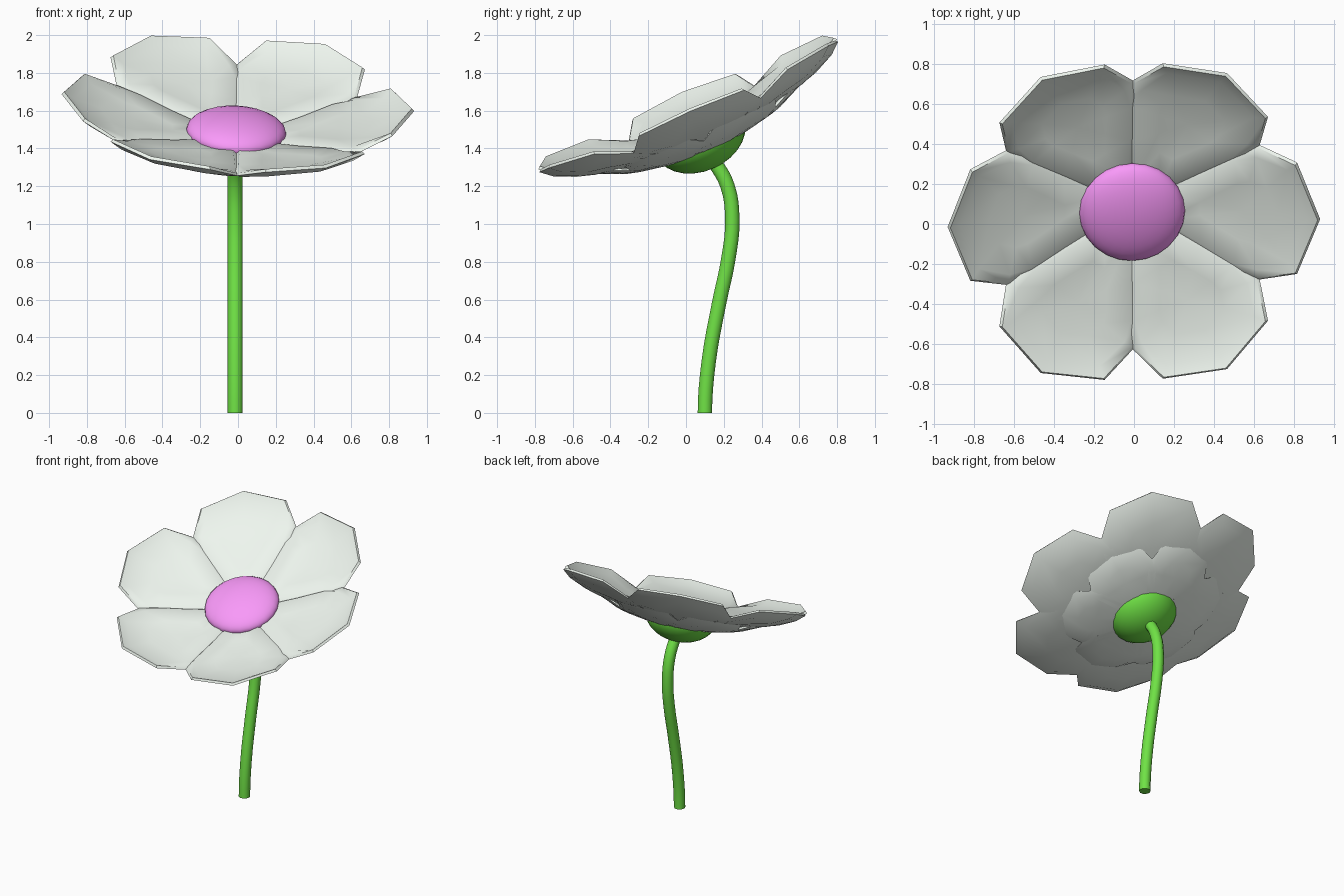
import bpy, bmesh
from math import radians, pi
from mathutils import Matrix, Vector

if "Cube" in bpy.data.objects:
    bpy.data.objects.remove(bpy.data.objects["Cube"])

# The flower head leans forward and rolls a little to the right
HEAD = (Matrix.Translation((0, 0, 1.654)) @ Matrix.Rotation(radians(23.6), 4, 'X')
        @ Matrix.Rotation(radians(3), 4, 'Y'))


def material(name, color):
    m = bpy.data.materials.new(name)
    m.diffuse_color = color
    m.use_nodes = True
    m.node_tree.nodes["Principled BSDF"].inputs["Base Color"].default_value = m.diffuse_color
    return m


green = material("green", (0.16, 0.76, 0.06, 1))
pink = material("pink", (0.95, 0.32, 0.95, 1))
white = material("white", (0.86, 0.92, 0.86, 1))


def smooth(obj, angle=40):
    bpy.ops.object.select_all(action='DESELECT')
    obj.select_set(True)
    bpy.context.view_layer.objects.active = obj
    bpy.ops.object.shade_smooth_by_angle(angle=radians(angle))


# Petal: angular outline, raised lip at the tip, sides that dip into the neighbours
half = [(0.08, 0.08), (0.30, 0.22), (0.50, 0.34), (0.63, 0.37), (0.82, 0.305)]
outline = half + [(0.935, 0)] + [(x, -y) for x, y in reversed(half)]
rim_curve = [(0, -0.20), (0.08, -0.195), (0.30, -0.165), (0.50, -0.12),
             (0.635, -0.09), (0.82, -0.03), (0.935, -0.012)]


def rim_height(x):
    for (x0, z0), (x1, z1) in zip(rim_curve, rim_curve[1:]):
        if x <= x1:
            return z0 + (z1 - z0) * (x - x0) / (x1 - x0)
    return rim_curve[-1][1]


def petal_mesh():
    bm = bmesh.new()
    mid = 0.55
    n = len(outline)

    # Height offset blends from "inner" near the hub to "outer" at the tip
    def ring(s, inner, outer):
        verts = []
        for x0, y0 in outline:
            x, y = mid + s * (x0 - mid), s * y0
            t = min(1, max(0, (x0 - 0.5) / 0.3))
            verts.append(bm.verts.new((x, y, rim_height(x) + inner + (outer - inner) * t)))
        return verts

    def skin(loops, peak):
        for a, b in zip(loops, loops[1:]):
            for i in range(n):
                j = (i + 1) % n
                bm.faces.new((a[i], a[j], b[j], b[i]))
        centre = bm.verts.new((mid, 0, rim_height(mid) - peak))
        for i in range(n):
            bm.faces.new((loops[-1][i], loops[-1][(i + 1) % n], centre))

    rim = ring(1, -0.045, 0)
    skin([rim, ring(0.965, -0.035, 0.016), ring(0.83, 0, -0.012), ring(0.45, -0.015, -0.022)], 0.022)
    skin([rim, ring(0.85, -0.05, -0.035), ring(0.45, -0.06, -0.06)], 0.06)
    bmesh.ops.recalc_face_normals(bm, faces=bm.faces)
    me = bpy.data.meshes.new("petal")
    bm.to_mesh(me)
    bm.free()
    me.materials.append(white)
    return me


mesh = petal_mesh()


# Large outer petals, and a ring of small petals tucked beneath the gaps
def petal_ring(name, scale, start, drop):
    for i in range(6):
        o = bpy.data.objects.new(f"{name}_{i + 1}", mesh.copy())
        bpy.context.collection.objects.link(o)
        o.matrix_world = (HEAD @ Matrix.Translation((0, 0, drop))
                          @ Matrix.Rotation(start + i * pi / 3, 4, 'Z')
                          @ Matrix.Scale(scale, 4))
        smooth(o, 50)


petal_ring("petal", 1.0, 0, 0)
petal_ring("under_petal", 0.66, pi / 6, -0.135)


# Domed centre and half-round cup under the petals
def dome(name, depth, radius, height, mat, flatten_top=1.0):
    bpy.ops.mesh.primitive_uv_sphere_add(segments=24, ring_count=14)
    o = bpy.context.object
    o.name = name
    for v in o.data.vertices:
        if v.co.z > 0:
            v.co.z *= flatten_top
    o.matrix_world = (HEAD @ Matrix.Translation((0, -0.01, depth))
                      @ Matrix.Diagonal((radius, radius, height, 1)))
    o.data.materials.append(mat)
    smooth(o, 60)


dome("flower_centre", -0.175, 0.265, 0.095, pink)
dome("flower_cup", -0.21, 0.25, 0.178, green, 0.1)

# Curved stem
path = [(0.10, 0), (0.12, 0.27), (0.175, 0.58), (0.225, 0.82),
        (0.245, 1.02), (0.22, 1.2), (0.155, 1.32), (0.09, 1.40)]
cu = bpy.data.curves.new("stem", 'CURVE')
cu.dimensions = '3D'
cu.bevel_depth = 0.04
cu.bevel_resolution = 3
cu.resolution_u = 4
cu.use_fill_caps = True
sp = cu.splines.new('BEZIER')
sp.bezier_points.add(len(path) - 1)
for bp, (y, z) in zip(sp.bezier_points, path):
    bp.co = Vector((-0.015, y, z))
    bp.handle_left_type = bp.handle_right_type = 'AUTO'
# Start exactly vertical so the foot sits flat on the ground
first = sp.bezier_points[0]
first.handle_left_type = first.handle_right_type = 'FREE'
first.handle_left = (-0.015, 0.10, -0.09)
first.handle_right = (-0.015, 0.10, 0.09)
cu.materials.append(green)
stem = bpy.data.objects.new("stem", cu)
bpy.context.collection.objects.link(stem)
bpy.ops.object.select_all(action='DESELECT')
stem.select_set(True)
bpy.context.view_layer.objects.active = stem
bpy.ops.object.convert(target='MESH')
smooth(bpy.context.object, 50)
